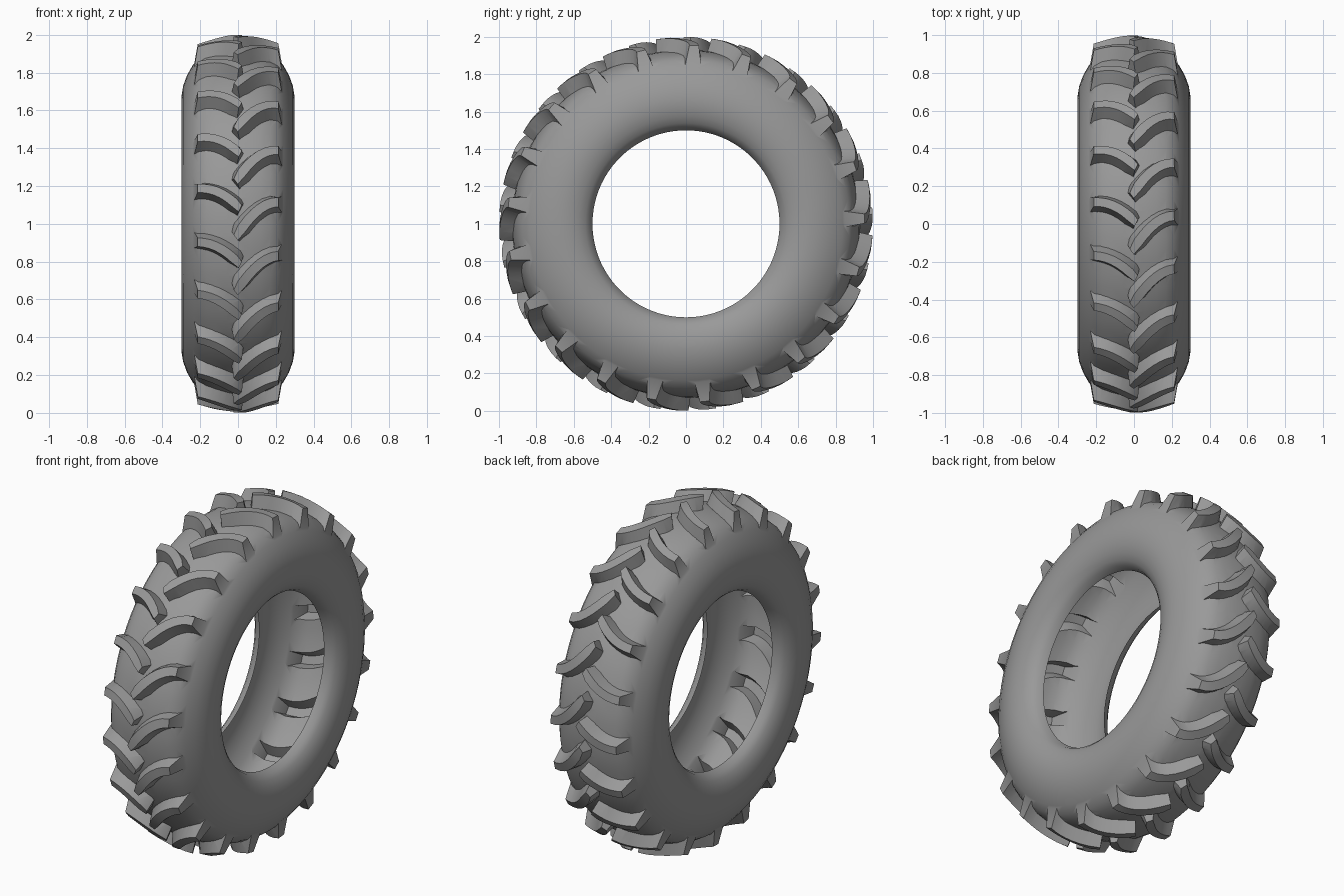
import bpy, bmesh
from math import sin, cos, pi, radians, hypot

old = bpy.data.objects.get("Cube")
if old:
    bpy.data.objects.remove(old, do_unlink=True)

LUGS = 21          # lugs on each side
SEGMENTS = 84      # steps around the casing
STATIONS = 8       # steps along one lug

# Half profile of the casing from crown to bead: (x, radius)
HALF = [(0, .93), (.06, .926), (.12, .915), (.17, .9), (.21, .876), (.24, .838),
        (.27, .785), (.29, .73), (.3, .67), (.297, .62), (.286, .575),
        (.267, .538), (.245, .514), (.21, .5)]


def place(x, r, phi):
    """Point at radius r around the x axis; phi runs from the front upward."""
    return (x, -r * cos(phi), 1 + r * sin(phi))


def casing_radius(x):
    x = abs(x)
    for (xa, ra), (xb, rb) in zip(HALF, HALF[1:]):
        if xa <= x <= xb:
            return ra + (rb - ra) * (x - xa) / (xb - xa)
    return HALF[8][1]


def new_object(name, bm):
    bmesh.ops.recalc_face_normals(bm, faces=bm.faces)
    mesh = bpy.data.meshes.new(name)
    bm.to_mesh(mesh)
    bm.free()
    obj = bpy.data.objects.new(name, mesh)
    bpy.context.collection.objects.link(obj)
    return obj


def bridge_loops(bm, loops, closed):
    pairs = list(zip(loops, loops[1:]))
    if closed:
        pairs.append((loops[-1], loops[0]))
    for a, b in pairs:
        for i in range(len(a)):
            j = (i + 1) % len(a)
            bm.faces.new((a[i], a[j], b[j], b[i]))


# Casing: closed ring revolved around the x axis
bm = bmesh.new()
profile = [(-x, r) for x, r in reversed(HALF[1:])] + HALF
rings = [[bm.verts.new(place(x, r, 2 * pi * k / SEGMENTS)) for x, r in profile]
         for k in range(SEGMENTS)]
bridge_loops(bm, rings, True)
tyre = new_object("tyre", bm)


def add_lug(bm, side, inner, outer, power, top_width):
    """Curved tapered bar from the centre line to the shoulder."""
    def path(t):
        x = side * (-.012 + .225 * t)
        return x, inner + (outer - inner) * (1 - (1 - t) ** power)

    loops = []
    for k in range(STATIONS):
        t = k / (STATIONS - 1)
        x, phi = path(t)
        x2, phi2 = path(min(t + .01, 1))
        x1, phi1 = path(max(t - .01, 0))
        dx, ds = x2 - x1, (phi2 - phi1) * .95
        length = hypot(dx, ds)
        nx, ns = -ds / length * side, dx / length * side
        top = 1 - .045 * (abs(x) / .213) ** 1.4
        loop = []
        for w, level in ((-1, 0), (1, 0), (1, 1), (-1, 1)):
            half = w * (top_width if level == 0 else top_width + .065) / 2
            bx = x + nx * half * (.5 if k in (0, STATIONS - 1) else 1)
            if level and k == STATIONS - 1:
                bx += side * .025
            r = top if level == 0 else casing_radius(bx) - .03
            loop.append(bm.verts.new(place(bx, r, phi + ns * half / .95)))
        loops.append(loop)
    bridge_loops(bm, loops, False)
    bm.faces.new(loops[0])
    bm.faces.new(loops[-1])


# Lugs: staggered bars on both sides
bm = bmesh.new()
for n in range(LUGS):
    turn = 2 * pi * n / LUGS
    add_lug(bm, -1, radians(4.6) + turn, radians(11.3) + turn, 2.1, .046)
    add_lug(bm, 1, radians(-4.2) + turn, radians(6.9) + turn, 1.9, .05)
lugs = new_object("lug_helper", bm)
lugs.hide_render = True

# Fuse the lugs into the casing so that they are hollow from inside
union = tyre.modifiers.new("fuse_lugs", 'BOOLEAN')
union.operation = 'UNION'
union.solver = 'EXACT'
union.object = lugs
depsgraph = bpy.context.evaluated_depsgraph_get()
fused = bpy.data.meshes.new_from_object(tyre.evaluated_get(depsgraph))
tyre.modifiers.clear()
tyre.data = fused
bpy.data.objects.remove(lugs, do_unlink=True)

# Open the ring towards the hub
bm = bmesh.new()
bm.from_mesh(fused)
hub = [f for f in bm.faces
       if all(hypot(v.co.y, v.co.z - 1) < .505 for v in f.verts)]
bmesh.ops.delete(bm, geom=hub, context='FACES')
bm.to_mesh(fused)
bm.free()

# Rubber
rubber = bpy.data.materials.new("grey_rubber")
rubber.use_nodes = True
colour = (.32, .32, .32, 1)
rubber.diffuse_color = colour
rubber.node_tree.nodes["Principled BSDF"].inputs["Base Color"].default_value = colour
fused.materials.clear()
fused.materials.append(rubber)

bpy.ops.object.select_all(action='DESELECT')
tyre.select_set(True)
bpy.context.view_layer.objects.active = tyre
bpy.ops.object.shade_smooth_by_angle(angle=radians(32))
